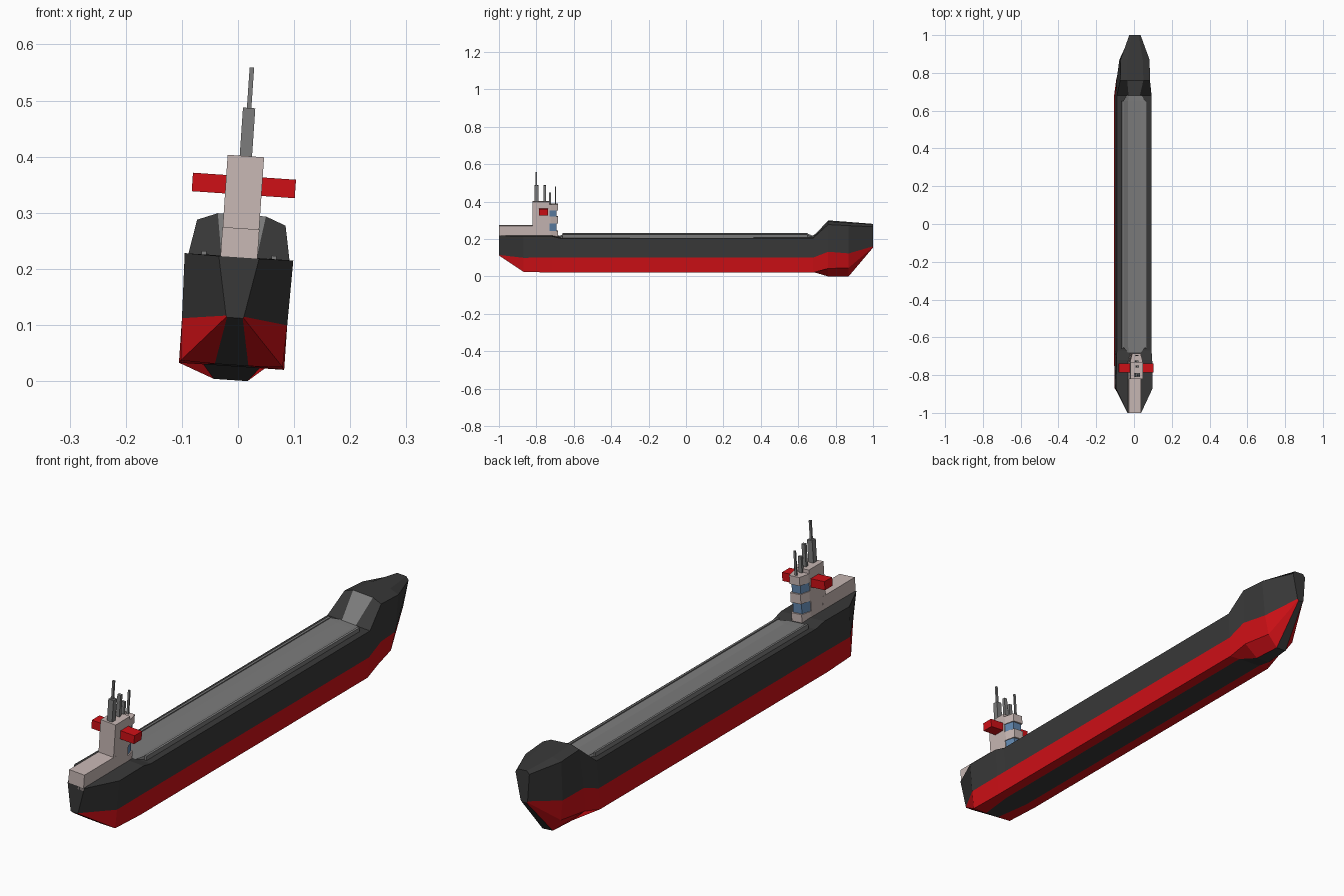
import bpy, bmesh
from mathutils import Matrix

if "Cube" in bpy.data.objects:
    bpy.data.objects.remove(bpy.data.objects["Cube"])


def material(name, r, g, b):
    m = bpy.data.materials.new(name)
    m.diffuse_color = (r, g, b, 1)
    m.use_nodes = True
    m.node_tree.nodes["Principled BSDF"].inputs["Base Color"].default_value = m.diffuse_color
    return m


black = material("black_paint", 0.04, 0.04, 0.04)
red = material("red_paint", 0.62, 0.005, 0.008)
cream = material("cream_paint", 0.58, 0.48, 0.46)
blue = material("window_blue", 0.12, 0.24, 0.42)
grey = material("deck_grey", 0.2, 0.2, 0.2)

# The whole ship leans slightly to one side
ROLL = Matrix.Translation((-0.0133, 0, 0)) @ Matrix.Rotation(0.068, 4, 'Y')


def finish(name, bm, mats):
    bmesh.ops.recalc_face_normals(bm, faces=bm.faces)
    me = bpy.data.meshes.new(name)
    bm.to_mesh(me)
    bm.free()
    for m in mats:
        me.materials.append(m)
    me.transform(ROLL)
    ob = bpy.data.objects.new(name, me)
    bpy.context.collection.objects.link(ob)
    return ob


def loft(name, stations, mats, colour=lambda seg, strip: 0):
    """Skin mirrored half sections (y, [(half_width, z), ...]) from keel to deck."""
    bm = bmesh.new()
    rings = []
    for y, half in stations:
        pts = half + [(-x, z) for x, z in reversed(half)]
        rings.append([bm.verts.new((x, y, z)) for x, z in pts])
    n = len(rings[0])
    for s in range(len(rings) - 1):
        a, b = rings[s], rings[s + 1]
        for i in range(n):
            j = (i + 1) % n
            f = bm.faces.new((a[i], a[j], b[j], b[i]))
            f.material_index = colour(s, min(i, (n - 2 - i) % n))
    for ring in (rings[0], rings[-1]):
        bm.faces.new(ring).material_index = colour(-1, 3)
    return finish(name, bm, mats)


def prism(name, plan, z0, z1, mat):
    """Mirrored plan outline [(half_width, y), ...] raised from z0 to z1."""
    bm = bmesh.new()
    pts = plan + [(-x, y) for x, y in reversed(plan)]
    lo = [bm.verts.new((x, y, z0)) for x, y in pts]
    hi = [bm.verts.new((x, y, z1)) for x, y in pts]
    bm.faces.new(lo)
    bm.faces.new(hi)
    for i in range(len(pts)):
        j = (i + 1) % len(pts)
        bm.faces.new((lo[i], lo[j], hi[j], hi[i]))
    return finish(name, bm, [mat])


def box(name, x0, x1, y0, y1, z0, z1, mat):
    bm = bmesh.new()
    bmesh.ops.create_cube(bm, size=1, matrix=Matrix.Translation(
        ((x0 + x1) / 2, (y0 + y1) / 2, (z0 + z1) / 2))
        @ Matrix.Diagonal((x1 - x0, y1 - y0, z1 - z0, 1)))
    return finish(name, bm, [mat])


# Hull: keel, bilge, waterline, deck edge, inner deck at each station
hull = [
    (-1.00, [(.014, .113), (.015, .114), (.016, .116), (.036, .221), (.03, .221)]),
    (-0.87, [(.03, .029), (.091, .031), (.094, .106), (.097, .222), (.07, .222)]),
    (-0.72, [(.05, .0265), (.094, .0265), (.094, .107), (.095, .222), (.07, .222)]),
    (-0.67, [(.05, .0265), (.094, .0265), (.094, .107), (.092, .21), (.07, .21)]),
    (0.68, [(.05, .0265), (.094, .0265), (.094, .107), (.092, .212), (.03, .212)]),
    (0.76, [(.03, .002), (.085, .048), (.089, .138), (.079, .283), (.043, .297)]),
    (0.87, [(.022, .002), (.06, .05), (.073, .128), (.077, .277), (.04, .289)]),
    (1.00, [(.010, .155), (.012, .158), (.015, .162), (.03, .268), (.02, .28)]),
]


def hull_colour(seg, strip):
    if strip < 2:                            # below the waterline
        return 1
    return 2 if strip == 4 and seg == 4 else 0   # ramp up to the bow deck


loft("hull", hull, [black, red, grey], hull_colour)

# Cargo hatch: shallow trough between two long rails
end = [(.035, .205), (.035, .2125), (.03, .2125)]
mid = [(.06, .205), (.06, .225), (.032, .213)]
loft("cargo_hatch", [(-.68, end), (-.65, mid), (.65, mid), (.685, end)], [grey])
for side, name in ((-1, "left"), (1, "right")):
    x = sorted((side * .058, side * .067))
    box("hatch_rail_" + name, x[0], x[1], -.66, .65, .2, .228, grey)

# Stern house and bridge tower
box("stern_house", -.033, .033, -1, -.8, .21, .273, cream)
box("bridge_tower", -.0325, .0325, -.82, -.73, .2, .402, cream)
nose = [(.0325, -.735), (.0325, -.725), (.022, -.685)]
glass = [(.030, -.735), (.030, -.728), (.019, -.692)]
for i, (z0, z1) in enumerate(((.2, .245), (.285, .322), (.355, .388))):
    prism(f"bridge_front_{i}", nose, z0, z1, cream)
for i, (z0, z1) in enumerate(((.245, .285), (.322, .355))):
    prism(f"bridge_windows_{i}", glass, z0, z1, blue)

# Red bridge wings on both sides
for side, name in ((-1, "left"), (1, "right")):
    x = sorted((side * .03, side * .092))
    box("bridge_wing_" + name, x[0], x[1], -.785, -.738, .333, .366, red)

# Funnel and masts: centre y, half width, half depth, bottom, top
for name, y, w, d, z0, z1 in (
        ("funnel", -.80, .011, .011, .40, .488), ("funnel_mast", -.80, .004, .004, .48, .56),
        ("main_mast", -.755, .007, .006, .40, .488), ("short_mast", -.728, .007, .005, .38, .45),
        ("front_mast", -.697, .004, .003, .38, .482)):
    box(name, -w, w, y - d, y + d, z0, z1, grey)
